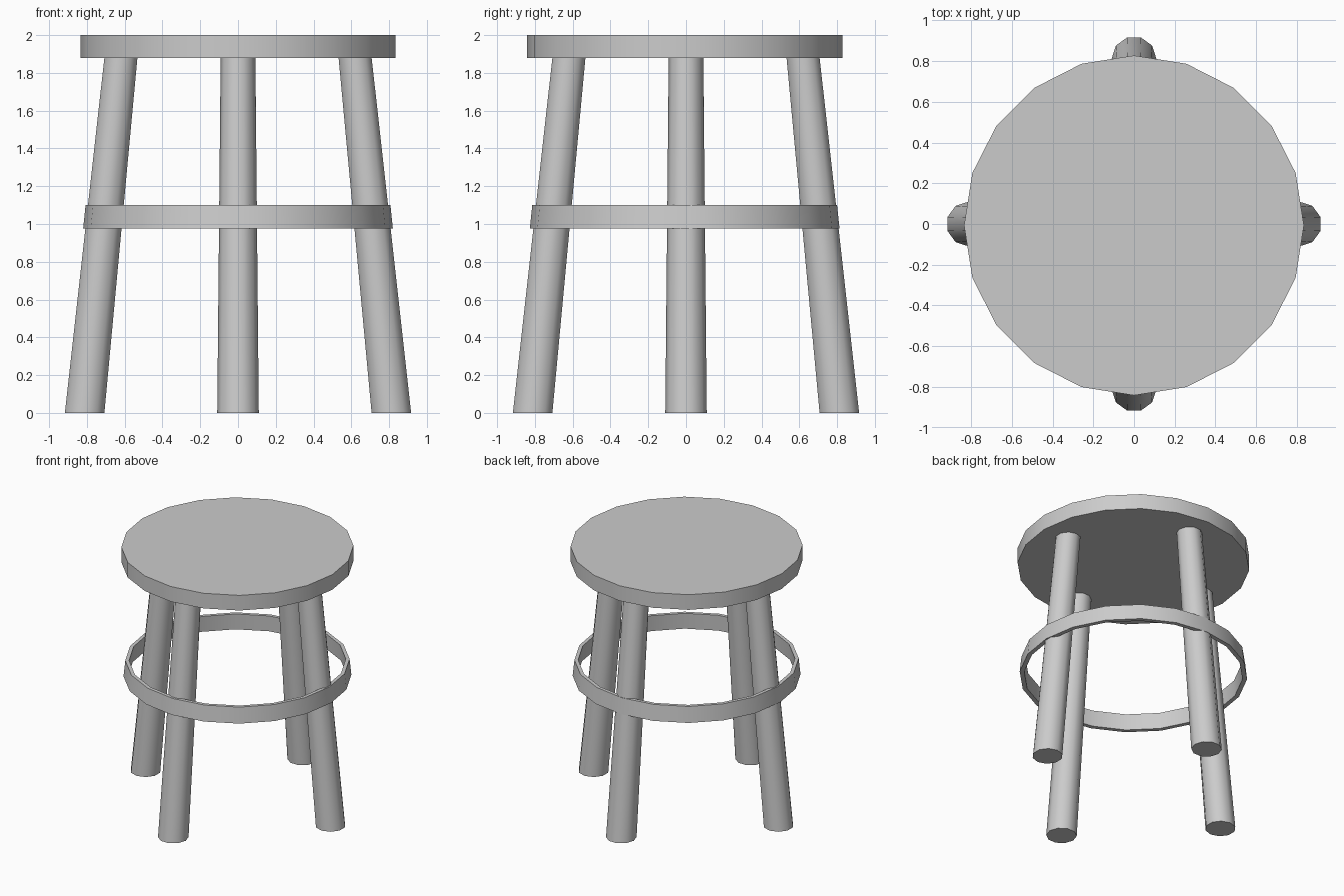
import bpy, bmesh, math
from mathutils import Vector

if "Cube" in bpy.data.objects:
    bpy.data.objects.remove(bpy.data.objects["Cube"])

CENTRE_Y = -0.007


def finish(name, bm):
    bmesh.ops.recalc_face_normals(bm, faces=bm.faces)
    mesh = bpy.data.meshes.new(name)
    bm.to_mesh(mesh)
    bm.free()
    ob = bpy.data.objects.new(name, mesh)
    bpy.context.collection.objects.link(ob)
    bpy.ops.object.select_all(action='DESELECT')
    ob.select_set(True)
    bpy.context.view_layer.objects.active = ob
    bpy.ops.object.shade_smooth_by_angle(angle=math.radians(40))
    return ob


def circle(bm, sides, centre, r, start=0.0):
    """Horizontal ring of vertices."""
    c = Vector(centre)
    return [bm.verts.new(c + Vector((r * math.cos(a), r * math.sin(a), 0)))
            for a in (start + math.tau * i / sides for i in range(sides))]


def bridge(bm, a, b):
    n = len(a)
    for i in range(n):
        j = (i + 1) % n
        bm.faces.new((a[i], a[j], b[j], b[i]))


def tapered(name, sides, low, r_low, high, r_high, start=0.0):
    """Capped solid with horizontal ends."""
    bm = bmesh.new()
    a = circle(bm, sides, low, r_low, start)
    b = circle(bm, sides, high, r_high, start)
    bridge(bm, a, b)
    bm.faces.new(a)
    bm.faces.new(b)
    return finish(name, bm)


# Round seat
tapered("seat", 20, (0, CENTRE_Y, 1.88), 0.835, (0, CENTRE_Y, 2.0), 0.835)

# Four splayed legs, a flat side facing outward
for i, name in enumerate(("right_leg", "back_leg", "left_leg", "front_leg")):
    a = i * math.pi / 2
    d = Vector((math.cos(a), math.sin(a), 0))
    tapered(name, 10, d * 0.812, 0.11, d * 0.62 + Vector((0, 0, 1.88)), 0.092,
            a + math.radians(18))

# Foot ring: thin hoop, slightly narrower at the top
bm = bmesh.new()
loops = [circle(bm, 20, (0, CENTRE_Y, z), r)
         for z, r in ((0.975, 0.82), (1.10, 0.807), (1.10, 0.78), (0.975, 0.787))]
for k in range(4):
    bridge(bm, loops[k], loops[(k + 1) % 4])
finish("foot_ring", bm)
